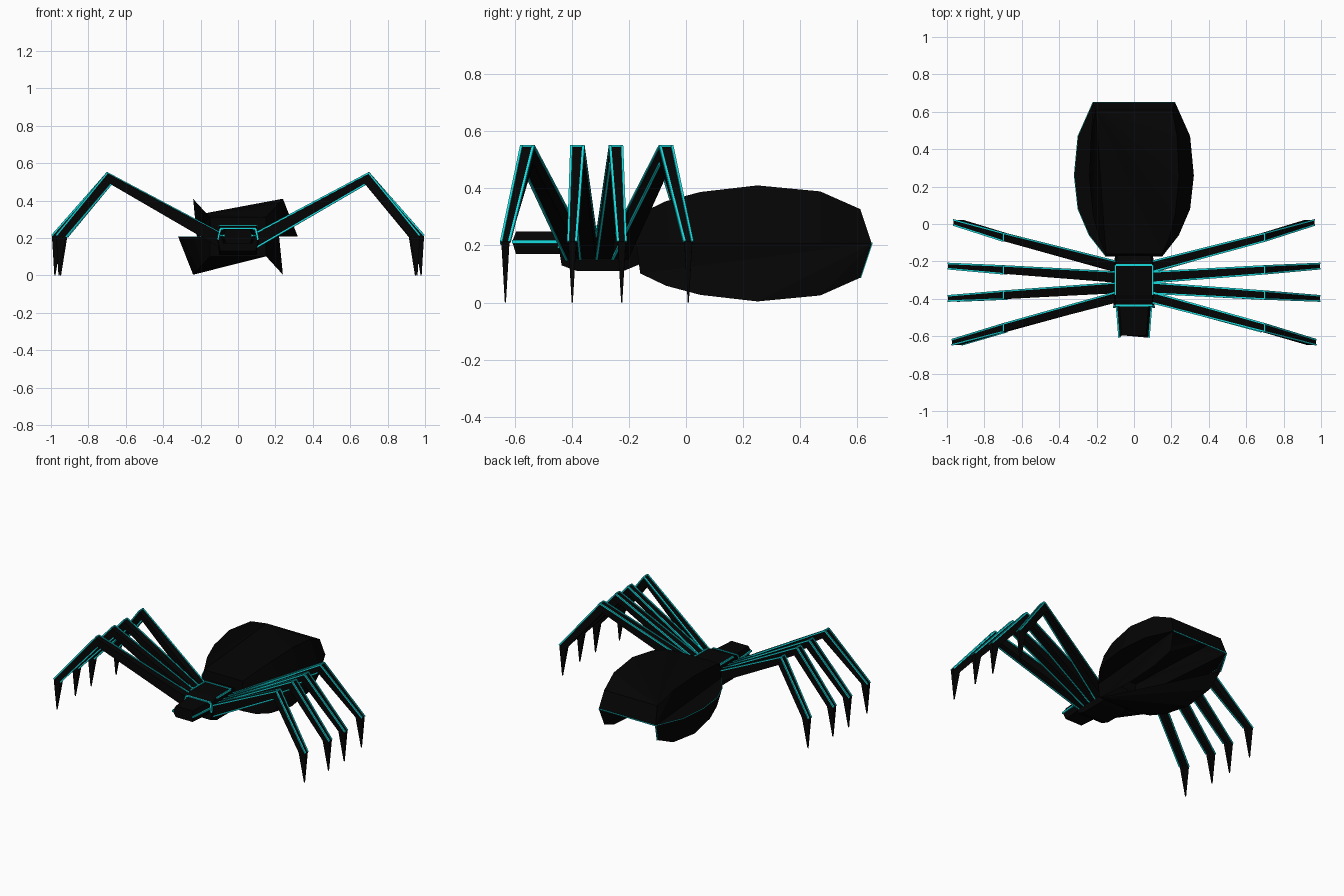
import bpy
import bmesh
from mathutils import Vector

if "Cube" in bpy.data.objects:
    bpy.data.objects.remove(bpy.data.objects["Cube"])


def material(name, rgb):
    m = bpy.data.materials.new(name)
    m.diffuse_color = (*rgb, 1)
    m.use_nodes = True
    m.node_tree.nodes["Principled BSDF"].inputs["Base Color"].default_value = m.diffuse_color
    return m


BLACK = material("black shell", (0.0012, 0.0012, 0.0012))
CYAN = material("cyan trim", (0.008, 0.72, 0.74))


def make(name, verts, faces, mat):
    me = bpy.data.meshes.new(name)
    me.from_pydata([tuple(v) for v in verts], [], faces)
    me.materials.append(mat)
    bm = bmesh.new()
    bm.from_mesh(me)
    bmesh.ops.recalc_face_normals(bm, faces=bm.faces)
    bm.to_mesh(me)
    bm.free()
    ob = bpy.data.objects.new(name, me)
    bpy.context.collection.objects.link(ob)
    return ob


def loft(name, rings, mat=BLACK):
    """Skin equal-sized rings and close both ends."""
    n = len(rings[0])
    verts = [p for r in rings for p in r]
    faces = [tuple(range(n))[::-1], tuple(range(len(verts) - n, len(verts)))]
    for k in range(len(rings) - 1):
        for i in range(n):
            j = (i + 1) % n
            faces.append((k * n + i, k * n + j, k * n + n + j, k * n + n + i))
    return make(name, verts, faces, mat)


def trim(name, lines, w=0.005):
    """Thin square bars along a list of edges, joined in one mesh."""
    verts, faces = [], []
    for a, b in lines:
        a, b = Vector(a), Vector(b)
        d = (b - a).normalized()
        u = d.cross(Vector((0, 0, 1)) if abs(d.z) < 0.9 else Vector((1, 0, 0))).normalized()
        v = d.cross(u).normalized()
        s = len(verts)
        for p in (a, b):
            verts += [p + (u * i + v * j) * w for i, j in ((1, 1), (-1, 1), (-1, -1), (1, -1))]
        for i in range(4):
            j = (i + 1) % 4
            faces.append((s + i, s + j, s + 4 + j, s + 4 + i))
        faces += [(s + 3, s + 2, s + 1, s), (s + 4, s + 5, s + 6, s + 7)]
    make(name, verts, faces, CYAN)


# Abdomen: six rails running front to back, joined by strips
# columns: y of upper/lower rails, half height, half width, y of side rail, side half width
STATIONS = [(-0.16, 0.105, 0.15, -0.175, 0.15), (-0.07, 0.148, 0.19, -0.06, 0.24),
            (0.05, 0.18, 0.22, 0.08, 0.30), (0.25, 0.203, 0.24, 0.26, 0.32),
            (0.47, 0.182, 0.23, 0.47, 0.30), (0.61, 0.12, 0.205, 0.65, 0.22)]
ZC = 0.207
rails = [[], [], [], [], [], []]
for y, h, w, ys, ws in STATIONS:
    for rail, p in zip(rails, [(-w, y, ZC + h), (w, y, ZC + h), (ws, ys, ZC),
                               (w, y, ZC - h), (-w, y, ZC - h), (-ws, ys, ZC)]):
        rail.append(p)
N = len(STATIONS)
faces = []
for r in range(6):
    a, b = r * N, ((r + 1) % 6) * N
    if r in (1, 4):          # full strips
        faces += [(a + i, a + i + 1, b + i + 1, b + i) for i in range(N - 1)]
        continue
    if r == 3:               # underside fans from the front and stays open at the rear
        loop = [a + i for i in range(N)] + [b + i for i in range(N - 1, -1, -1)]
        skip = N - 1
    else:                    # sunken strips fan from a rear corner
        loop = [a + N - 1] + [b + i for i in range(N - 1, -1, -1)] + [a + i for i in range(N - 1)]
        skip = -1
    faces += [(loop[0], loop[i + 1], loop[i]) for i in range(1, len(loop) - 1) if i != skip]
faces.append(tuple(r * N for r in range(6)))                      # front end
faces.append(tuple(r * N + N - 1 for r in (0, 5, 2, 1)))          # upper rear plate
make("abdomen", [p for rail in rails for p in rail], faces, BLACK)
side_l, side_r = rails[5], rails[2]
trim("abdomen_trim", [(side_l[-1], side_r[-1]), (side_l[-1], rails[4][-1])], 0.003)
trim("abdomen_side_trim", list(zip(side_l, side_l[1:])), 0.0015)


def hexagon(y, ym, w, wm, z0, zm, z1):
    return [(-w, y, z1), (w, y, z1), (wm, ym, zm), (w, y, z0), (-w, y, z0), (-wm, ym, zm)]


# Thorax and head
thorax = [hexagon(-0.435, -0.445, 0.095, 0.108, 0.13, 0.19, 0.25),
          hexagon(-0.38, -0.38, 0.10, 0.112, 0.11, 0.19, 0.265),
          hexagon(-0.22, -0.22, 0.10, 0.112, 0.11, 0.19, 0.265),
          hexagon(-0.16, -0.17, 0.085, 0.10, 0.135, 0.19, 0.25)]
loft("thorax", thorax)
head = [hexagon(-0.595, -0.608, 0.065, 0.078, 0.17, 0.213, 0.248),
        hexagon(-0.43, -0.43, 0.078, 0.092, 0.17, 0.213, 0.248)]
loft("head", head)
trim("thorax_trim", [(thorax[0][0], thorax[0][1]), (thorax[0][1], thorax[0][2]),
                     (thorax[0][5], thorax[0][0]), (thorax[2][0], thorax[2][1]),
                     (thorax[1][0], thorax[2][0]), (thorax[1][1], thorax[2][1])], 0.005)
trim("head_trim", [(head[0][i], head[1][i]) for i in (2, 5)], 0.006)

# Legs: thigh, shin and pointed foot as one bent tapering tube
# columns: y at body, knee, ankle, and inward shift of the foot
LEGS = {"front": (-0.39, -0.555, -0.632, -0.022), "mid_front": (-0.342, -0.38, -0.398, 0.0),
        "mid_rear": (-0.285, -0.245, -0.225, 0.0), "rear": (-0.23, -0.07, 0.008, -0.03)}
for label, (yb, yk, ya, dx) in LEGS.items():
    for side, s in (("right", 1), ("left", -1)):
        rings = []
        for y, hw, (xo, zo), (xi, zi) in [
                (yb, 0.028, (0.085, 0.222), (0.10, 0.15)),
                (yk, 0.021, (0.70, 0.548), (0.68, 0.487)),
                (ya, 0.014, (0.995 + dx, 0.213), (0.943 + dx, 0.205)),
                (ya, 0.002, (0.982 + dx, 0.0), (0.976 + dx, 0.0))]:
            rings.append([(s * xo, y - hw, zo), (s * xo, y + hw, zo),
                          (s * xi, y + hw, zi), (s * xi, y - hw, zi)])
        loft(f"{label}_leg_{side}", rings)
        # Edge trim differs between the two sides
        thigh, shin = ((0, 1, 3), (0, 1)) if s > 0 else ((1,), (0, 1, 3))
        lines = [(rings[0][i], rings[1][i]) for i in thigh]
        lines += [(rings[1][i], rings[2][i]) for i in shin]
        lines.append((rings[1][0], rings[1][1]))
        trim(f"{label}_leg_trim_{side}", lines, 0.0042)
